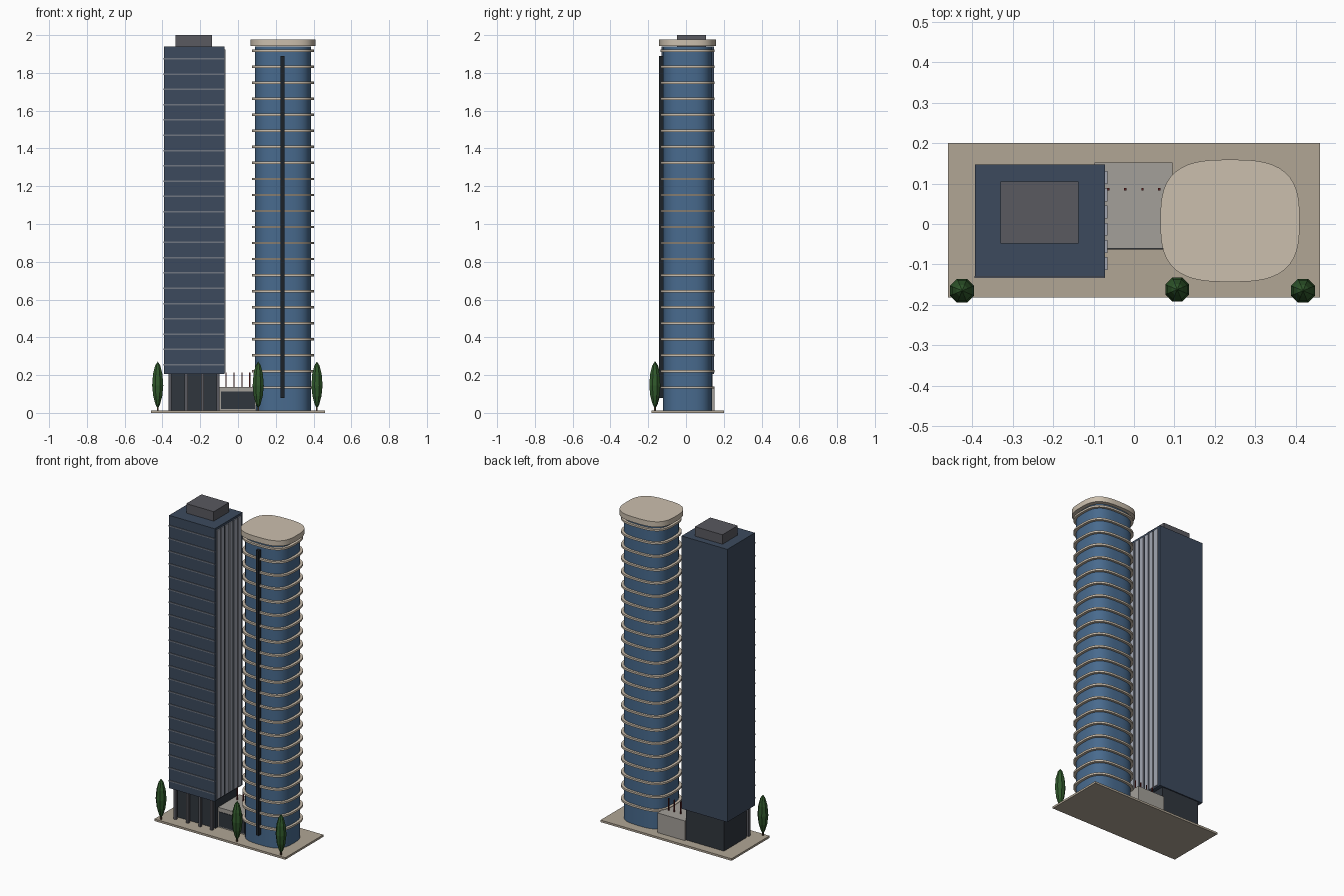
import bpy, bmesh, math

if "Cube" in bpy.data.objects:
    bpy.data.objects.remove(bpy.data.objects["Cube"])


def mat(name, r, g, b):
    m = bpy.data.materials.new(name)
    m.diffuse_color = (r, g, b, 1)
    m.use_nodes = True
    m.node_tree.nodes["Principled BSDF"].inputs["Base Color"].default_value = m.diffuse_color
    return m


STONE = mat("stone", 0.44, 0.38, 0.30)
CREAM = mat("cream", 0.60, 0.52, 0.42)
NAVY = mat("navy_glass", 0.045, 0.068, 0.11)
BLUE = mat("blue_glass", 0.065, 0.145, 0.27)
DARK = mat("dark_glass", 0.03, 0.037, 0.048)
GREY = mat("plant_grey", 0.10, 0.10, 0.115)
SILVER = mat("silver", 0.36, 0.38, 0.44)
LINE = mat("floor_line", 0.16, 0.18, 0.22)
CONCRETE = mat("concrete", 0.37, 0.35, 0.32)
BLACK = mat("black_metal", 0.012, 0.016, 0.022)
RED = mat("dark_red", 0.12, 0.015, 0.015)
GREEN = mat("leaf", 0.03, 0.10, 0.025)
BARK = mat("bark", 0.08, 0.045, 0.025)


def finish(name, bm, m, smooth=False):
    bmesh.ops.recalc_face_normals(bm, faces=bm.faces)
    me = bpy.data.meshes.new(name)
    bm.to_mesh(me)
    bm.free()
    ob = bpy.data.objects.new(name, me)
    bpy.context.collection.objects.link(ob)
    me.materials.append(m)
    if smooth:
        bpy.context.view_layer.objects.active = ob
        ob.select_set(True)
        bpy.ops.object.shade_smooth_by_angle(angle=math.radians(35))
        ob.select_set(False)
    return ob


def add_box(bm, x0, x1, y0, y1, z0, z1):
    vs = bmesh.ops.create_cube(bm, size=1)["verts"]
    for v in vs:
        v.co = ((x0 + x1) / 2 + v.co.x * (x1 - x0),
                (y0 + y1) / 2 + v.co.y * (y1 - y0),
                (z0 + z1) / 2 + v.co.z * (z1 - z0))


def boxes(name, m, *dims):
    bm = bmesh.new()
    for d in dims:
        add_box(bm, *d)
    return finish(name, bm, m)


def add_squircle(bm, a, b, z0, z1, cx=0.2375, cy=0.008, n=3.0, count=64):
    # superellipse outline extruded between two heights
    def ring(z):
        out = []
        for i in range(count):
            t = 2 * math.pi * i / count
            c, s = math.cos(t), math.sin(t)
            r = (abs(c) ** n + abs(s) ** n) ** (-1 / n)
            out.append(bm.verts.new((cx + a * r * c, cy + b * r * s, z)))
        return out
    lo, hi = ring(z0), ring(z1)
    bm.faces.new(lo[::-1])
    bm.faces.new(hi)
    for i in range(count):
        j = (i + 1) % count
        bm.faces.new((lo[i], lo[j], hi[j], hi[i]))


def squircles(name, m, *dims):
    bm = bmesh.new()
    for d in dims:
        add_squircle(bm, *d)
    return finish(name, bm, m, True)


# plaza
boxes("plaza", STONE, (-0.46, 0.46, -0.182, 0.20, 0, 0.013))

# square tower: shaft, roof plant, front floor lines, side fins
boxes("square_tower", NAVY, (-0.393, -0.072, -0.13, 0.147, 0.207, 1.94))
boxes("roof_plant", GREY, (-0.33, -0.137, -0.048, 0.105, 1.94, 2.0))
boxes("floor_lines", LINE, *[(-0.395, -0.072, -0.134, -0.128, z - 0.004, z + 0.004)
                             for z in (1.875 - 0.081 * i for i in range(21))])
boxes("side_fins", SILVER, *[(-0.074, -0.066, y - 0.016, y + 0.016, 0.215, 1.925)
                             for y in (-0.098 + 0.0425 * i for i in range(6))])

# lobby with front columns
boxes("lobby", DARK, (-0.365, -0.098, -0.085, 0.14, 0.013, 0.207))
boxes("lobby_columns", GREY, *[(x - 0.008, x + 0.008, -0.12, -0.104, 0.013, 0.207)
                               for x in (-0.36, -0.274, -0.187, -0.105)])

# podium link with glazed front and roof poles
boxes("podium", CONCRETE, (-0.098, 0.095, -0.06, 0.152, 0.013, 0.138))
boxes("podium_glazing", DARK, (-0.09, 0.09, -0.063, -0.058, 0.02, 0.112))
boxes("roof_poles", RED, *[(x - 0.003, x + 0.003, 0.083, 0.089, 0.138, 0.215)
                           for x in (-0.064, -0.022, 0.021, 0.062)])

# rounded tower: shaft, balcony slabs, cap, front fin
squircles("round_tower", BLUE, (0.148, 0.13, 0.013, 1.94))
squircles("balcony_slabs", CREAM, *[(0.164, 0.144, z - 0.006, z + 0.006)
                                    for z in (0.135 + 0.0849 * i for i in range(22))])
squircles("crown", CREAM, (0.172, 0.151, 1.942, 1.976))
boxes("front_fin", BLACK, (0.226, 0.246, -0.144, -0.12, 0.08, 1.89))

# slender trees: spindle crown on a short trunk
profile = [(0.013, 0.045), (0.026, 0.09), (0.032, 0.145), (0.027, 0.205), (0.015, 0.25)]
for k, (x, y) in enumerate([(-0.425, -0.165), (0.107, -0.162), (0.418, -0.165)]):
    bm = bmesh.new()
    bot, top = bm.verts.new((x, y, 0.022)), bm.verts.new((x, y, 0.272))
    rings = [[bm.verts.new((x + r * math.cos(math.tau * (i + 0.5) / 8),
                            y + r * math.sin(math.tau * (i + 0.5) / 8), z))
              for i in range(8)] for r, z in profile]
    for i in range(8):
        j = (i + 1) % 8
        bm.faces.new((bot, rings[0][j], rings[0][i]))
        bm.faces.new((top, rings[-1][i], rings[-1][j]))
        for a, b in zip(rings, rings[1:]):
            bm.faces.new((a[i], a[j], b[j], b[i]))
    finish(f"tree_crown_{k}", bm, GREEN)
    boxes(f"tree_trunk_{k}", BARK, (x - 0.004, x + 0.004, y - 0.004, y + 0.004, 0.012, 0.04))
